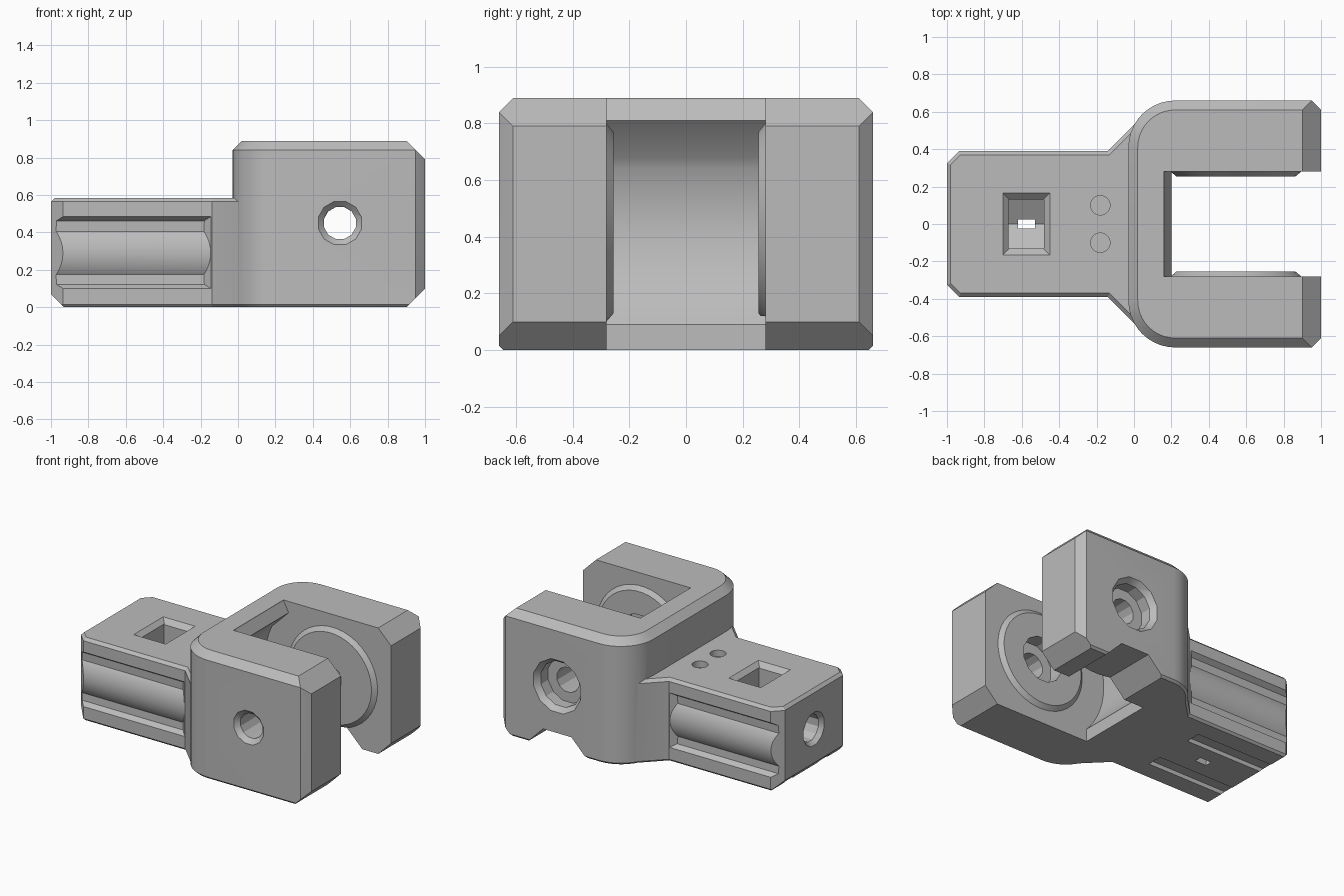
import bpy, bmesh
from math import sin, cos, pi, sqrt, radians
from mathutils import Vector

if "Cube" in bpy.data.objects:
    bpy.data.objects.remove(bpy.data.objects["Cube"])

grey = bpy.data.materials.new("plain_grey")
grey.use_nodes = True
grey.diffuse_color = (0.5, 0.5, 0.5, 1)
grey.node_tree.nodes["Principled BSDF"].inputs["Base Color"].default_value = (0.5, 0.5, 0.5, 1)


def loft(name, rings):
    """Solid skinned through rings of equal point count, capped at both ends."""
    bm = bmesh.new()
    rows = [[bm.verts.new(p) for p in ring] for ring in rings]
    n = len(rows[0])
    for a, b in zip(rows, rows[1:]):
        for i in range(n):
            j = (i + 1) % n
            bm.faces.new((a[i], a[j], b[j], b[i]))
    bm.faces.new(rows[0])
    bm.faces.new(rows[-1])
    bmesh.ops.recalc_face_normals(bm, faces=bm.faces)
    mesh = bpy.data.meshes.new(name)
    bm.to_mesh(mesh)
    bm.free()
    mesh.materials.append(grey)
    obj = bpy.data.objects.new(name, mesh)
    bpy.context.collection.objects.link(obj)
    return obj


def inset(pts, d):
    """Offset a counter-clockwise outline inward with mitred corners."""
    out = []
    for i, p in enumerate(pts):
        p, a, b = Vector(p), Vector(pts[i - 1]), Vector(pts[(i + 1) % len(pts)])
        e, f = (p - a).normalized(), (b - p).normalized()
        m, k = Vector((-e.y, e.x)), Vector((-f.y, f.x))
        out.append(p + (m + k) * d / (1 + m.dot(k)))
    return out


def slab(name, outline, top, top_edge, bottom_edge):
    layers = [(0, bottom_edge), (bottom_edge, 0), (top - top_edge, 0), (top, top_edge)]
    return loft(name, [[(p[0], p[1], z) for p in inset(outline, d)] for z, d in layers])


def prism_y(name, profile, y0, y1):
    return loft(name, [[(x, y, z) for x, z in profile] for y in (y0, y1)])


def box(name, x0, x1, y0, y1, z0, z1):
    return prism_y(name, [(x0, z0), (x1, z0), (x1, z1), (x0, z1)], y0, y1)


def turned(name, axis, centre, steps, n=12):
    """Stack of circles along an axis; steps are (position, radius)."""
    rings = []
    for pos, r in steps:
        ring = []
        for i in range(n):
            t = 2 * pi * (i + 0.5) / n
            u, v = centre[0] + r * cos(t), centre[1] + r * sin(t)
            ring.append({"x": (pos, u, v), "y": (u, pos, v), "z": (u, v, pos)}[axis])
        rings.append(ring)
    return loft(name, rings)


def combine(target, tool, operation="DIFFERENCE"):
    tool.hide_render = True
    mod = target.modifiers.new("join", "BOOLEAN")
    mod.operation, mod.object, mod.solver = operation, tool, "EXACT"
    bpy.context.view_layer.objects.active = target
    bpy.ops.object.modifier_apply(modifier=mod.name)
    bpy.data.objects.remove(tool)


# Fork head with rounded rear corners
half = [(0.22 - 0.25 * sin(t), 0.41 + 0.25 * cos(t)) for t in (i * pi / 20 for i in range(11))]
half = [(1, 0.61), (0.95, 0.66)] + half
body = slab("fork_bracket", half + [(x, -y) for x, y in reversed(half)], 0.89, 0.05, 0.015)

# Mounting arm flaring into the head
half = [(0.1, 0.575), (0.045, 0.575), (-0.14, 0.39), (-0.935, 0.39), (-1, 0.325)]
arm = slab("arm", half + [(x, -y) for x, y in reversed(half)], 0.585, 0.02, 0.015)

# Ribbed channels along both arm sides
r = 0.2
rib = [(0.351 + sqrt(r * r - z * z) - 0.162, 0.29 + z)
       for z in (0.116 * cos(pi * i / 12) for i in range(13))]
channel = [(0.45, 0.485), (0.39, 0.485), (0.355, 0.462)] + rib + [(0.355, 0.122), (0.39, 0.1), (0.45, 0.1)]
for s in (1, -1):
    combine(arm, loft("channel_cutter", [[(-1.1, s * y, z) for y, z in channel],
                                         [(y - 0.535, s * y, z) for y, z in channel]]))
combine(body, arm, "UNION")

# Chamfers on the fork tips and the arm end
combine(body, prism_y("tip_top_cutter", [(0.85, 0.94), (1.1, 0.94), (1.1, 0.69)], -1, 1))
combine(body, prism_y("tip_bottom_cutter", [(0.85, -0.05), (1.1, 0.2), (1.1, -0.05)], -1, 1))
combine(body, prism_y("arm_end_cutter", [(-1.1, 0.17), (-0.88, -0.05), (-1.1, -0.05)], -1, 1))

# Fork gap with a curved rear wall around the pivot
px, pz = 0.545, 0.45
wall = [(px - sqrt(0.279 - (z - pz) ** 2), z) for z in (0.68 - 0.59 * i / 16 for i in range(17))]
gap = [(1.2, 0.99), (0.16, 0.99), (0.16, 0.885), (0.2, 0.81)] + wall + [(0.16, -0.1), (1.2, -0.1)]
combine(body, prism_y("gap_cutter", gap, -0.28, 0.28))

# Raised pivot bosses inside the gap
for s in (1, -1):
    combine(body, turned("boss", "y", (px, pz),
                         [(s * 0.31, 0.35), (s * 0.28, 0.35), (s * 0.255, 0.32)], 40), "UNION")

# Pivot hole, its flared mouth, and the counterbores
combine(body, turned("pivot_cutter", "y", (px, pz), [(-0.8, 0.088), (0.8, 0.088)]))
combine(body, turned("mouth_cutter", "y", (px, pz), [(-0.7, 0.16), (-0.62, 0.08)]))
combine(body, turned("inner_bore_cutter", "y", (px, pz), [(-0.36, 0.16), (-0.2, 0.16)]))
combine(body, turned("outer_bore_cutter", "y", (px, pz), [(0.54, 0.16), (0.62, 0.16), (0.7, 0.22)]))

# Trapezoid notch under the rear fork leg
combine(body, prism_y("notch_cutter", [(px - 0.29, -0.06), (px + 0.29, -0.06),
                                       (px + 0.11, 0.12), (px - 0.11, 0.12)], 0.2, 0.8))

# Nut pocket with a V floor, and its flared rim
nut = [(0.131, 0.7), (0.131, 0.23), (0, 0.155), (-0.131, 0.23), (-0.131, 0.7)]
combine(body, loft("nut_cutter", [[(x, y, z) for y, z in nut] for x in (-0.67, -0.48)]))
rim = [(-0.725, -0.19, 0.61), (-0.655, -0.12, 0.54)]
combine(body, loft("rim_cutter", [[(a, b, z), (-1.15 - a, b, z), (-1.15 - a, -b, z), (a, -b, z)]
                                  for a, b, z in rim]))

# Screw hole in the arm end and two dimples on top
combine(body, turned("screw_cutter", "x", (0, 0.31), [(-1.1, 0.2), (-0.97, 0.095), (-0.3, 0.095)]))
for s in (1, -1):
    combine(body, turned("dimple_cutter", "z", (-0.18, s * 0.1), [(0.54, 0.052), (0.7, 0.052)], 20))
    # Shallow runners under the arm
    combine(body, box("runner_cutter", -1.1, -0.33, s * 0.19 - 0.055, s * 0.19 + 0.055, -0.1, 0.03))

# Small drain slot under the nut pocket
combine(body, box("drain_cutter", -0.62, -0.53, -0.025, 0.025, -0.1, 0.3))

# Shading
bpy.ops.object.select_all(action="DESELECT")
body.select_set(True)
bpy.context.view_layer.objects.active = body
bpy.ops.object.shade_smooth_by_angle(angle=radians(25))
